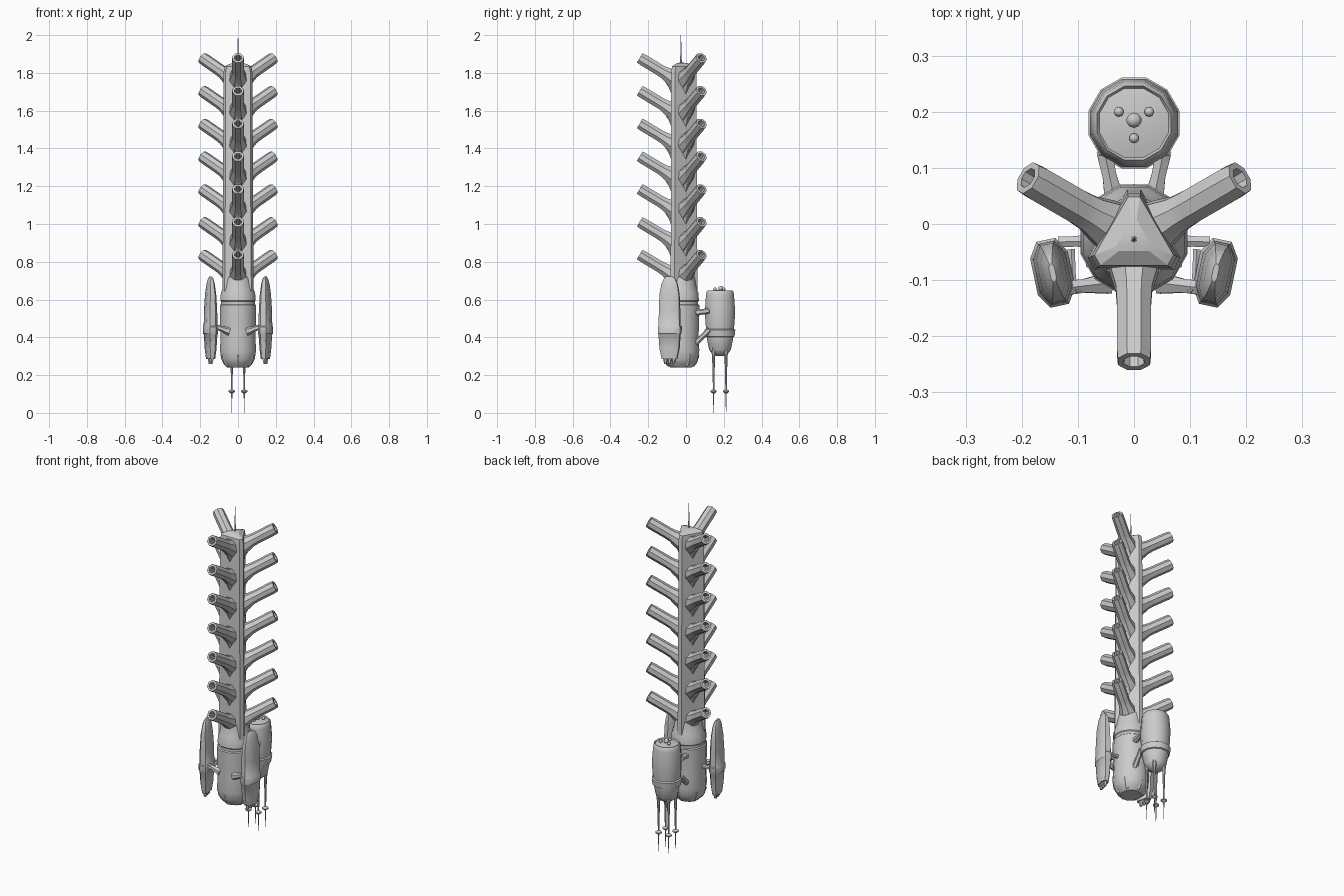
import bpy, bmesh
from math import sin, cos, pi, radians
from mathutils import Vector, Matrix

if "Cube" in bpy.data.objects:
    bpy.data.objects.remove(bpy.data.objects["Cube"])

CY = -0.027  # y of the spine axis


def finish(name, bm, smooth=35):
    bmesh.ops.remove_doubles(bm, verts=bm.verts, dist=1e-5)
    bmesh.ops.recalc_face_normals(bm, faces=bm.faces)
    me = bpy.data.meshes.new(name)
    bm.to_mesh(me)
    bm.free()
    me.polygons.foreach_set("use_smooth", [True] * len(me.polygons))
    me.set_sharp_from_angle(angle=radians(smooth))
    ob = bpy.data.objects.new(name, me)
    bpy.context.collection.objects.link(ob)
    return ob


def loft(name, section, rings, matrix=None, smooth=35):
    """Skin a unit section through rings of (z, x scale, y scale)."""
    bm = bmesh.new()
    loops = [[bm.verts.new((x * sx, y * sy, z)) for x, y in section] for z, sx, sy in rings]
    n = len(section)
    for a, b in zip(loops, loops[1:]):
        for i in range(n):
            bm.faces.new((a[i], a[(i + 1) % n], b[(i + 1) % n], b[i]))
    bm.faces.new(loops[0])
    bm.faces.new(loops[-1])
    if matrix:
        bm.transform(matrix)
    return finish(name, bm, smooth)


def ngon(n, turn=0.0):
    return [(cos(2 * pi * (i + turn) / n), sin(2 * pi * (i + turn) / n)) for i in range(n)]


def lathe(name, n, profile, start, direction, turn=0.5, smooth=35):
    """Round part along an axis from (distance, radius) pairs."""
    d = Vector(direction).normalized()
    m = Matrix.Translation(start) @ d.to_track_quat('Z', 'Y').to_matrix().to_4x4()
    return loft(name, ngon(n, turn), [(t, r, r) for t, r in profile], m, smooth)


def rod(name, a, b, r1, r2=None, n=6):
    a, b = Vector(a), Vector(b)
    mid = (r1 + (r2 or r1)) / 2 * 0.8
    length = (b - a).length
    return lathe(name, n, [(0, r1), (length / 2, mid), (length, r2 or r1)], a, b - a)


def ball(name, pos, r):
    bm = bmesh.new()
    bmesh.ops.create_uvsphere(bm, u_segments=10, v_segments=7, radius=r)
    bm.transform(Matrix.Translation(pos))
    return finish(name, bm, 60)


# Triangular spine with chamfered corners and a pyramid cap
tri = [(cos(radians(90 + 120 * k + s)), sin(radians(90 + 120 * k + s))) for k in range(3) for s in (-8, 8)]
axis = Matrix.Translation((0, CY, 0))
loft("spine", tri, [(z, r, r) for z, r in
     ((0.55, 0.09), (0.72, 0.089), (1.0, 0.086), (1.80, 0.083), (1.835, 0.076), (1.852, 0.035), (1.855, 0.004))],
     axis, 20)
lathe("antenna", 6, [(0, 0.006), (0.06, 0.003), (0.16, 0.0012)], (0, CY, 1.84), (0, 0, 1))

# Seven tiers of three hollow launch tubes with flared roots
elev = radians(31)
for tier in range(7):
    z = 1.765 - tier * 0.1735
    for k, ang in enumerate((-90, 30, 150)):
        out = Vector((cos(radians(ang)), sin(radians(ang)), 0))
        d = out * cos(elev) + Vector((0, 0, sin(elev)))
        base = Vector((0, CY, z)) + out * 0.028
        lathe(f"tube_{tier}_{k}", 8,
              [(0, 0.052), (0.035, 0.045), (0.07, 0.035), (0.10, 0.033), (0.20, 0.033),
               (0.222, 0.031), (0.222, 0.019), (0.17, 0.017)], base, d)
        # sloping web under each tube
        rod(f"tube_web_{tier}_{k}", Vector((0, CY, z - 0.085)) + out * 0.03,
            Vector((0, CY, z + 0.005)) + out * 0.06, 0.017, 0.03)

# Engine body under the spine, with collar ring and nozzles
loft("engine_body", ngon(12, 0.5), [(z, r, r * 1.02) for z, r in
     ((0.24, 0.058), (0.262, 0.08), (0.285, 0.092), (0.33, 0.099), (0.41, 0.095), (0.48, 0.098),
      (0.57, 0.099), (0.575, 0.093), (0.59, 0.093), (0.595, 0.097), (0.635, 0.094), (0.66, 0.084),
      (0.72, 0.074))], axis)
for k in range(6):
    a = radians(30 + 60 * k)
    p = Vector((0.077 * cos(a), CY + 0.077 * sin(a), 0.31))
    lathe(f"engine_nozzle_{k}", 6, [(0, 0.022), (0.045, 0.018), (0.065, 0.009)], p,
          (-0.25 * cos(a), -0.25 * sin(a), -1))

# Flattened side pods: pointed top, belt, open toothed tail, struts
pod = [(1, -.55), (1, .55), (.5, 1), (-.5, 1), (-1, .55), (-1, -.55), (-.5, -1), (.5, -1)]
for side, s in (("left", -1), ("right", 1)):
    m = Matrix.Translation((s * 0.145, -0.087, 0)) @ Matrix.Rotation(radians(-12 * s), 4, 'Z')
    loft(f"pod_{side}", pod, [
        (0.36, .014, .03), (0.285, .014, .03), (0.285, .02, .04), (0.34, .026, .052),
        (0.415, .030, .057), (0.42, .034, .060), (0.455, .034, .060), (0.46, .031, .056),
        (0.55, .029, .055), (0.63, .024, .052), (0.685, .017, .042), (0.71, .011, .030),
        (0.722, .005, .016)], m)
    for k, y in enumerate((-0.025, 0, 0.025)):
        tip = m @ Vector((0, y * 0.9, 0.26))
        lathe(f"pod_tooth_{side}_{k}", 6, [(0, .016), (0.05, .012), (0.075, .007)],
              tip + Vector((0, 0, 0.075)), (0, 0, -1))
    rod(f"strut_front_{side}", (s * 0.045, -0.105, 0.43), (s * 0.128, -0.115, 0.46), 0.022, 0.014)
    rod(f"strut_front_low_{side}", (s * 0.10, -0.112, 0.46), (s * 0.145, -0.135, 0.38), 0.01, 0.01)
    rod(f"strut_back_{side}", (s * 0.07, -0.03, 0.45), (s * 0.135, -0.032, 0.45), 0.016, 0.011)
    rod(f"pod_rail_{side}", (s * 0.112, -0.045, 0.44), (s * 0.108, -0.118, 0.44), 0.008)
    # struts carrying the rear pod
    rod(f"rear_strut_high_{side}", (s * 0.035, 0.045, 0.53), (s * 0.052, 0.125, 0.54), 0.02, 0.016)
    rod(f"rear_strut_low_{side}", (s * 0.035, 0.04, 0.36), (s * 0.052, 0.125, 0.44), 0.018, 0.016)

# Rear sensor drum: recessed lid, belt, tapered underside
RY = 0.18
loft("rear_drum", ngon(12, 0.5), [(z, r, r) for z, r in
     ((0.30, 0.022), (0.315, 0.045), (0.335, 0.06), (0.40, 0.073), (0.50, 0.081), (0.56, 0.0815), (0.62, 0.077),
      (0.64, 0.074), (0.648, 0.068), (0.642, 0.064), (0.645, 0.05), (0.65, 0.02))],
     Matrix.Translation((0, RY, 0)))
loft("drum_belt", ngon(12, 0.5), [(z, r, r) for z, r in
     ((0.40, 0.070), (0.405, 0.080), (0.44, 0.084), (0.445, 0.076))], Matrix.Translation((0, RY, 0)))
ball("lid_ball_main", (0, 0.185, 0.658), 0.014)
for k, (x, y) in enumerate(((-0.027, 0.2), (0.027, 0.2), (0, 0.153))):
    ball(f"lid_ball_{k}", (x, y, 0.655), 0.009)

# Needle probes hanging below the drum
for i, x in enumerate((-0.033, 0.033)):
    for j, y in enumerate((0.146, 0.212)):
        lathe(f"probe_{i}_{j}", 8,
              [(0, 0.018), (0.07, 0.016), (0.12, 0.009), (0.20, 0.006), (0.295, 0.004), (0.303, 0.018),
               (0.309, 0.018), (0.318, 0.004), (0.35, 0.0025), (0.42, 0.001)], (x, y, 0.42), (0, 0, -1))
